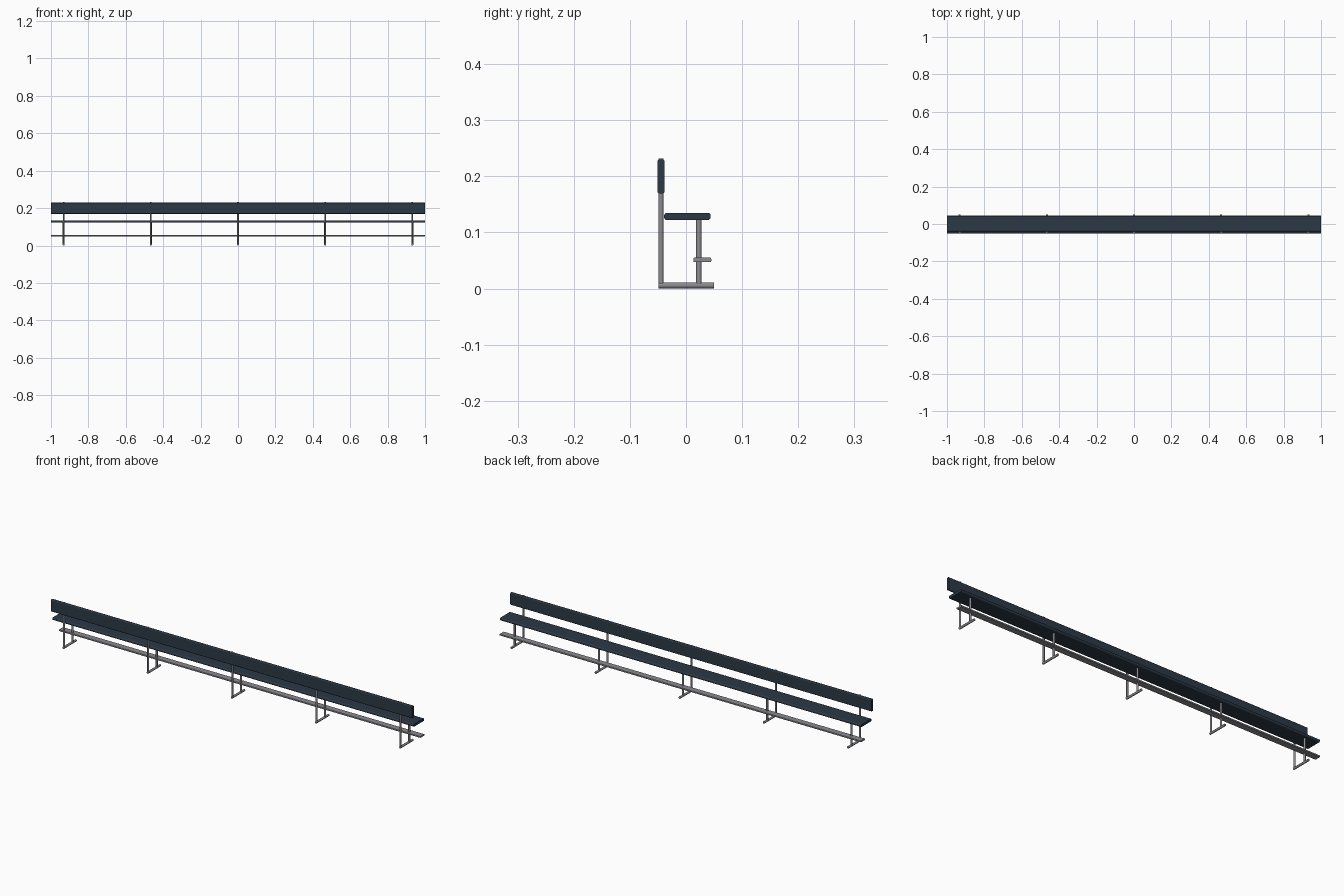
import bpy
from math import pi, radians

if "Cube" in bpy.data.objects:
    bpy.data.objects.remove(bpy.data.objects["Cube"])


def material(name, color):
    m = bpy.data.materials.new(name)
    m.diffuse_color = color
    m.use_nodes = True
    m.node_tree.nodes["Principled BSDF"].inputs["Base Color"].default_value = m.diffuse_color
    return m


navy = material("navy_board", (0.025, 0.04, 0.06, 1))
steel = material("steel", (0.26, 0.26, 0.28, 1))


def finish(ob, name, mat):
    ob.name = name
    ob.data.materials.append(mat)
    bpy.ops.object.shade_smooth_by_angle(angle=radians(40))
    return ob


def board(name, y0, y1, z0, z1, round_r, mat):
    """Full-length plank with rounded long edges."""
    bpy.ops.mesh.primitive_cube_add(size=1, location=(0, (y0 + y1) / 2, (z0 + z1) / 2))
    ob = bpy.context.object
    ob.scale = (2, y1 - y0, z1 - z0)
    bpy.ops.object.transform_apply(location=False, rotation=False, scale=True)
    # bevel only the edges running along x
    attr = ob.data.attributes.new("bevel_weight_edge", 'FLOAT', 'EDGE')
    for e in ob.data.edges:
        a, b = (ob.data.vertices[i].co for i in e.vertices)
        attr.data[e.index].value = 1.0 if abs(a.x - b.x) > 1 else 0.0
    bev = ob.modifiers.new("rounded_edges", 'BEVEL')
    bev.limit_method = 'WEIGHT'
    bev.width = round_r
    bev.segments = 3
    return finish(ob, name, mat)


def tube(name, center, length, r, along_y=False):
    bpy.ops.mesh.primitive_cylinder_add(
        vertices=16, radius=r, depth=length, location=center,
        rotation=(pi / 2, 0, 0) if along_y else (0, 0, 0))
    return finish(bpy.context.object, name, steel)


# Long boards and foot rail
board("backrest", -0.051, -0.038, 0.169, 0.230, 0.004, navy)
board("seat", -0.039, 0.044, 0.122, 0.135, 0.005, navy)
board("foot_rail", 0.013, 0.045, 0.047, 0.055, 0.002, steel)

# Five tubular support frames
for i in range(5):
    x = -0.932 + i * 0.466
    tube(f"back_post_{i + 1}", (x, -0.0447, 0.1175), 0.229, 0.0047)
    tube(f"front_leg_{i + 1}", (x, 0.023, 0.0655), 0.121, 0.005)
    tube(f"floor_bar_{i + 1}", (x, 0.0005, 0.0055), 0.099, 0.0055, along_y=True)
